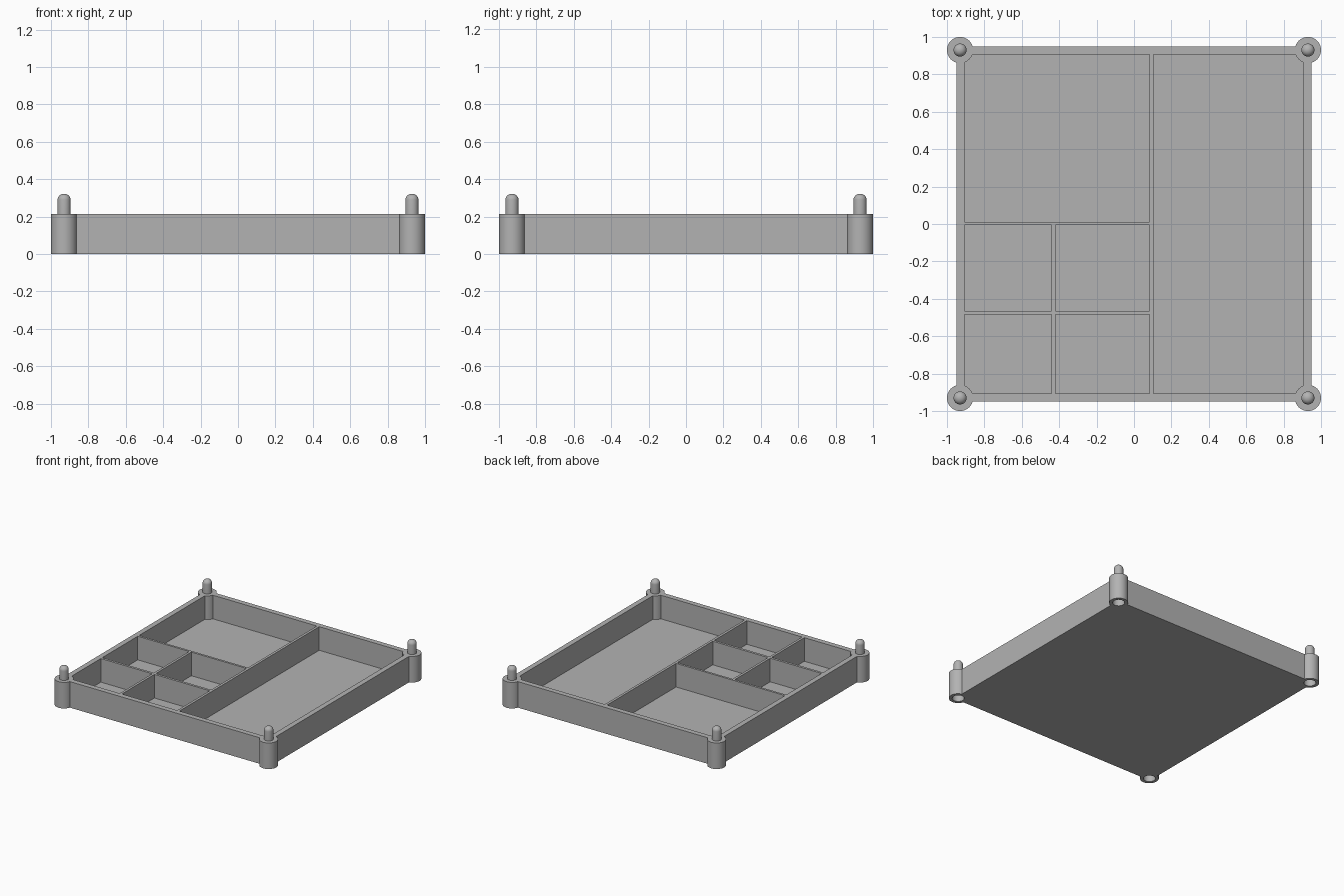
import bpy, bmesh, math
from mathutils import Matrix, Vector

cube = bpy.data.objects.get("Cube")
if cube:
    bpy.data.objects.remove(cube, do_unlink=True)

grey = bpy.data.materials.new("plain grey")
grey.use_nodes = True
colour = (0.45, 0.45, 0.45, 1)
grey.diffuse_color = colour
grey.node_tree.nodes["Principled BSDF"].inputs["Base Color"].default_value = colour

HEIGHT, FLOOR = 0.214, 0.02
OUTER, INNER = 0.95, 0.907
POST = 0.93
POST_R, SOCKET_R, PIN_R = 0.07, 0.045, 0.035
CORNERS = [(sx * POST, sy * POST) for sx in (-1, 1) for sy in (-1, 1)]


def finish(name, bm):
    bmesh.ops.recalc_face_normals(bm, faces=bm.faces)
    mesh = bpy.data.meshes.new(name)
    bm.to_mesh(mesh)
    bm.free()
    mesh.materials.append(grey)
    obj = bpy.data.objects.new(name, mesh)
    bpy.context.collection.objects.link(obj)
    return obj


def add_box(bm, x0, x1, y0, y1, z0, z1):
    centre = Vector((x0 + x1, y0 + y1, z0 + z1)) / 2
    size = Matrix.Diagonal((x1 - x0, y1 - y0, z1 - z0, 1))
    bmesh.ops.create_cube(bm, size=1, matrix=Matrix.Translation(centre) @ size)


def add_cylinders(bm, radius, z0, z1):
    for x, y in CORNERS:
        bmesh.ops.create_cone(bm, cap_ends=True, segments=48, radius1=radius, radius2=radius,
                              depth=z1 - z0, matrix=Matrix.Translation((x, y, (z0 + z1) / 2)))


def combine(target, tool, operation):
    tool.hide_render = True
    mod = target.modifiers.new(operation, "BOOLEAN")
    mod.operation, mod.object, mod.solver = operation, tool, "EXACT"
    bpy.context.view_layer.objects.active = target
    bpy.ops.object.modifier_apply(modifier=mod.name)
    bpy.data.objects.remove(tool, do_unlink=True)


def smooth(obj):
    bpy.ops.object.select_all(action="DESELECT")
    obj.select_set(True)
    bpy.context.view_layer.objects.active = obj
    bpy.ops.object.shade_smooth_by_angle(angle=math.radians(30))


# Tray block
bm = bmesh.new()
add_box(bm, -OUTER, OUTER, -OUTER, OUTER, 0, HEIGHT)
tray = finish("tray", bm)

# Compartments, leaving thin dividers between them
bm = bmesh.new()
for x0, x1, y0, y1 in [
    (0.103, INNER, -INNER, INNER),
    (-INNER, 0.082, 0.012, INNER),
    (-INNER, -0.44, -0.465, -0.006),
    (-0.42, 0.082, -0.465, -0.006),
    (-INNER, -0.44, -INNER, -0.485),
    (-0.42, 0.082, -INNER, -0.485),
]:
    add_box(bm, x0, x1, y0, y1, FLOOR, HEIGHT + 0.1)
combine(tray, finish("compartment_cutter", bm), "DIFFERENCE")

# Round corner posts with stacking sockets underneath
bm = bmesh.new()
add_cylinders(bm, POST_R, 0, HEIGHT)
combine(tray, finish("corner_posts", bm), "UNION")
bm = bmesh.new()
add_cylinders(bm, SOCKET_R, -0.05, 0.12)
combine(tray, finish("socket_cutter", bm), "DIFFERENCE")
smooth(tray)

# Round-topped stacking pins
bm = bmesh.new()
base, shoulder, dome = HEIGHT, 0.29, 0.032
profile = [(0, base), (PIN_R, base)]
profile += [(PIN_R * math.cos(a), shoulder + dome * math.sin(a))
            for a in (math.pi / 2 * i / 8 for i in range(9))]
for x, y in CORNERS:
    verts = [bm.verts.new((x + r, y, z)) for r, z in profile]
    edges = [bm.edges.new(pair) for pair in zip(verts, verts[1:])]
    bmesh.ops.spin(bm, geom=verts + edges, cent=(x, y, 0), axis=(0, 0, 1),
                   angle=2 * math.pi, steps=32, use_merge=True)
bmesh.ops.remove_doubles(bm, verts=bm.verts, dist=0.0005)
smooth(finish("stacking_pins", bm))
